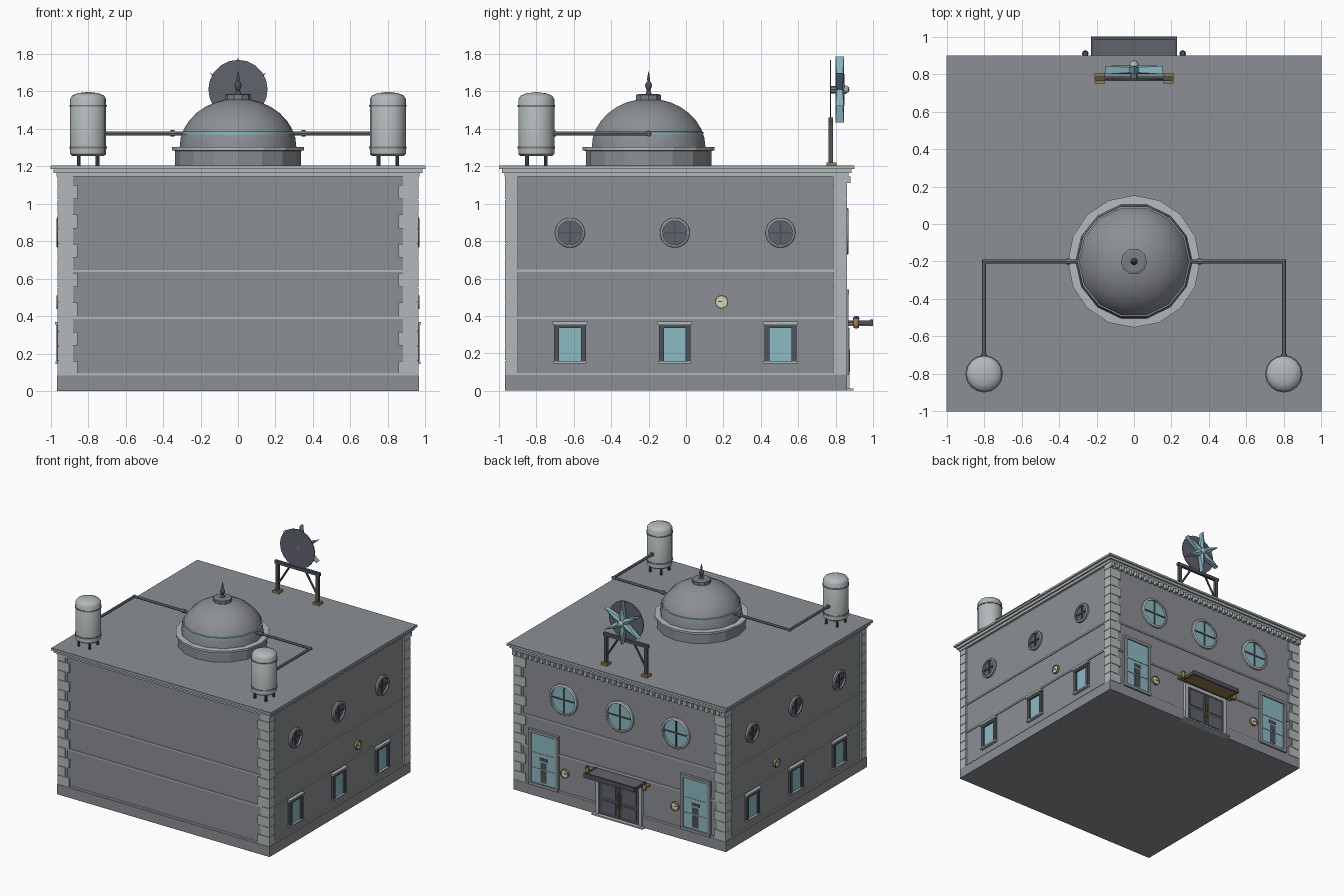
import bpy, bmesh, math
from mathutils import Matrix, Vector

if "Cube" in bpy.data.objects:
    bpy.data.objects.remove(bpy.data.objects["Cube"])

def material(name, r, g, b):
    m = bpy.data.materials.new(name)
    m.diffuse_color = (r, g, b, 1)
    m.use_nodes = True
    m.node_tree.nodes["Principled BSDF"].inputs["Base Color"].default_value = m.diffuse_color
    return m

WALL = material("wall grey", .26, .275, .295)
TRIM = material("pale stone", .45, .49, .495)
DARK = material("dark iron", .08, .085, .10)
PANE = material("smoky pane", .12, .125, .155)
GLASS = material("teal glass", .26, .49, .55)
GOLD = material("brass", .30, .21, .07)
CREAM = material("cream dial", .68, .66, .56)
METAL = material("pipe metal", .20, .21, .22)
PI = math.pi

def finish(name, bm, mat, smooth=False):
    bmesh.ops.recalc_face_normals(bm, faces=bm.faces)
    me = bpy.data.meshes.new(name)
    bm.to_mesh(me)
    bm.free()
    me.materials.append(mat)
    ob = bpy.data.objects.new(name, me)
    bpy.context.collection.objects.link(ob)
    if smooth:
        bpy.ops.object.select_all(action='DESELECT')
        ob.select_set(True)
        bpy.context.view_layer.objects.active = ob
        bpy.ops.object.shade_smooth_by_angle(angle=math.radians(40))
    return ob

def boxes(name, items, mat):
    """items: (x0, x1, y0, y1, z0, z1)"""
    bm = bmesh.new()
    for x0, x1, y0, y1, z0, z1 in items:
        mx = Matrix.Translation(((x0 + x1) / 2, (y0 + y1) / 2, (z0 + z1) / 2)) @ \
            Matrix.Diagonal((abs(x1 - x0), abs(y1 - y0), abs(z1 - z0), 1))
        bmesh.ops.create_cube(bm, size=1, matrix=mx)
    return finish(name, bm, mat)

def lathe(name, prof, at, mat, segs=16, rot=Matrix(), closed=False, smooth=True):
    """Revolve (radius, height) points about the z axis of rot, placed at 'at'."""
    bm = bmesh.new()
    mx = Matrix.Translation(at) @ rot
    rings = []
    for r, h in prof:
        if r == 0:
            rings.append([bm.verts.new(mx @ Vector((0, 0, h)))] * segs)
        else:
            rings.append([bm.verts.new(mx @ Vector((r * math.cos(2 * PI * i / segs),
                          r * math.sin(2 * PI * i / segs), h))) for i in range(segs)])
    pairs = list(zip(rings, rings[1:])) + ([(rings[-1], rings[0])] if closed else [])
    for a, b in pairs:
        for i in range(segs):
            j = (i + 1) % segs
            bm.faces.new(dict.fromkeys((a[i], a[j], b[j], b[i])))
    return finish(name, bm, mat, smooth)

def rod(name, a, b, r, mat, segs=8):
    a, b = Vector(a), Vector(b)
    q = (b - a).to_track_quat('Z', 'Y').to_matrix().to_4x4()
    L = (b - a).length
    return lathe(name, [(0, 0), (r, 0), (r, L), (0, L)], a, mat, segs, q)

# Wall mounting: u along the wall, v up, d outward
WX, YF, YB = .95, -.955, .85
ROT = {"right": Matrix.Rotation(PI / 2, 4, 'Y'), "left": Matrix.Rotation(-PI / 2, 4, 'Y'),
       "back": Matrix.Rotation(-PI / 2, 4, 'X')}

def wpos(wall, u, v, d):
    return {"right": (WX + d, u, v), "left": (-WX - d, u, v), "back": (u, YB + d, v)}[wall]

def wboxes(name, wall, items, mat):
    out = []
    for u0, u1, v0, v1, d in items:
        p, q = wpos(wall, u0, v0, -.005), wpos(wall, u1, v1, d)
        out.append((p[0], q[0], p[1], q[1], p[2], q[2]))
    return boxes(wall + "_" + name, out, mat)

def disc(name, wall, u, v, r, d, mat, segs=24):
    lathe(wall + "_" + name, [(r, 0), (r, d), (0, d)], wpos(wall, u, v, 0), mat, segs, ROT[wall])

def round_window(wall, u, v, r, pane):
    lathe(wall + "_round_frame", [(r, 0), (r, .015), (r - .006, .02), (r - .016, .02), (r - .016, 0)],
          wpos(wall, u, v, 0), TRIM if wall == "back" else WALL, 28, ROT[wall], True)
    disc("round_pane", wall, u, v, r - .014, .005, pane, 28)
    s, w = r - .015, .005
    wboxes("round_bars", wall, [(u - s, u + s, v - w, v + w, .012), (u - w, u + w, v - s, v + s, .012)], DARK)

def dial(wall, u, v):
    lathe(wall + "_dial_rim", [(.036, 0), (.036, .018), (.029, .018), (.029, 0)],
          wpos(wall, u, v, 0), GOLD, 20, ROT[wall], True)
    disc("dial_face", wall, u, v, .03, .012, CREAM, 20)
    wboxes("dial_hand", wall, [(u - .018, u + .002, v, v + .006, .015)], DARK)

# Main block, plinth, string courses, cornice and roof
boxes("main_walls", [(-WX, WX, YF, YB, .05, 1.19)], WALL)
boxes("plinth", [(-.965, .965, -.968, .861, 0, .083)], WALL)
boxes("string_courses", [(-WX - .008, WX + .008, YF - .008, YB + .008, z, z + .013)
                         for z in (.082, .384, .634)], TRIM)
boxes("cornice", [(-w, w, -w, w - .1, a, b) for w, a, b in
                  ((.97, 1.145, 1.168), (.985, 1.165, 1.187), (1, 1.185, 1.2))], TRIM)
boxes("roof_deck", [(-.997, .997, -.997, .897, 1.195, 1.203)], WALL)
boxes("dentils", [(-.95 + i * .05 - .014, -.95 + i * .05 + .014, YB - .01, .88, 1.11, 1.146)
                  for i in range(39)], TRIM)

# Corner quoins, alternately wide and narrow
quoins = []
for i in range(14):
    z0 = .085 + i * .0783
    z1 = min(z0 + .0743, 1.146)
    xin = .893 if i % 2 else .856
    for s in (-1, 1):
        quoins += [(s * xin, s * .963, -.968, -.898, z0, z1), (s * xin, s * .963, .786, .862, z0, z1)]
boxes("quoins", quoins, TRIM)
boxes("quoin_joints", [(s * .88, s * .958, y0, y1, .085, 1.146) for s in (-1, 1)
                       for y0, y1 in ((-.962, -.9), (.79, .857))], TRIM)

# Side walls: windows, portholes and dials
for wall in ("right", "left"):
    for u in (-.62, -.06, .505):
        wboxes("window_frame", wall, [(u - .085, u - .058, .15, .345, .018), (u + .058, u + .085, .15, .345, .018),
               (u - .085, u + .085, .335, .356, .02)], DARK)
        wboxes("window_glass", wall, [(u - .06, u + .06, .155, .337, .006)], GLASS)
        wboxes("window_ledges", wall, [(u - .093, u + .093, .354, .369, .026),
               (u - .09, u + .09, .145, .157, .024)], TRIM)
        round_window(wall, u, .845, .08, PANE)
    dial(wall, .19, .475)

# Back wall: large round windows, tall windows and dials
for u in (-.51, 0, .51):
    round_window("back", u, .853, .125, GLASS)
for u in (-.69, .69):
    wboxes("tall_frame", "back", [(u - .135, u - .108, .09, .54, .02), (u + .108, u + .135, .09, .54, .02),
           (u - .135, u + .135, .515, .54, .022), (u - .135, u + .135, .085, .11, .022)], WALL)
    wboxes("tall_glass", "back", [(u - .11, u + .11, .1, .52, .012)], GLASS)
    wboxes("tall_bars", "back", [(u - .11, u + .11, .348, .358, .016), (u - .11, u + .11, .225, .232, .016)], TRIM)
    wboxes("tall_panels", "back", [(u - .028, u + .028, .125, .222, .015), (u - .028, u + .028, .238, .285, .015),
           (u - .035, u + .035, .3, .325, .015)], DARK)
for u in (-.5, .5):
    dial("back", u, .25)

# Entrance with double doors, step and canopy
wboxes("door_frame", "back", [(-.21, -.18, 0, .33, .025), (.18, .21, 0, .33, .025), (-.21, .21, .305, .335, .025)], TRIM)
wboxes("doors", "back", [(-.18, -.003, .012, .31, .016), (.003, .18, .012, .31, .016)], DARK)
wboxes("door_panels", "back", [(s * .03, s * .155, a, b, .019) for s in (-1, 1)
       for a, b in ((.04, .13), (.16, .29))], PANE)
wboxes("door_handles", "back", [(-.014, -.006, .1, .22, .026), (.006, .014, .1, .22, .026)], GOLD)
boxes("door_step", [(-.23, .23, .84, .895, 0, .012)], TRIM)
boxes("canopy_slab", [(-.225, .225, .85, .99, .354, .372)], PANE)
boxes("canopy_edge", [(-.23, .23, .985, 1, .345, .382), (-.23, -.215, .85, 1, .352, .376),
                      (.215, .23, .85, 1, .352, .376)], DARK)
boxes("canopy_underside", [(-.215, .215, .87, .985, .346, .355)], GOLD)
for s in (-1, 1):
    boxes("lamp_bracket", [(s * .21, s * .272, .85, .895, .352, .366)], GOLD)
    lathe("canopy_lamp", [(0, -.03), (.014, -.026), (.016, .02), (.008, .03), (0, .032)],
          (s * .26, .91, .362), GOLD, 8)
    lathe("lamp_cap", [(.018, .022), (.012, .036), (0, .038)], (s * .26, .91, .362), DARK, 8)

# Roof dome with drum, teal band and finial
C = (0, -.2, 0)
lathe("dome_drum", [(.335, 1.2), (.335, 1.29), (0, 1.29)], C, WALL, 16, smooth=False)
lathe("dome_lip", [(.335, 1.282), (.353, 1.285), (.353, 1.302), (.3, 1.304)], C, TRIM, 16, smooth=False)
lathe("dome_shell", [(.312 * math.cos(t * PI / 16), 1.3 + .262 * math.sin(t * PI / 16)) for t in range(8)]
      + [(0, 1.562)], C, WALL, 14)
lathe("dome_band", [(.290, 1.367), (.302, 1.370), (.302, 1.384), (.285, 1.387)], C, GLASS, 14, closed=True)
lathe("dome_cap", [(.07, 1.545), (.07, 1.582), (.055, 1.586), (0, 1.586)], C, METAL, 10, smooth=False)
lathe("finial", [(.018, 1.585), (.01, 1.605), (.016, 1.62), (.02, 1.633), (.014, 1.648), (.006, 1.655),
                 (.009, 1.665), (0, 1.712)], C, DARK, 10)

# Tanks with legs, bands and pipes to the dome
for s in (-1, 1):
    T = (s * .8, -.8, 0)
    lathe("tank", [(0, 1.255), (.085, 1.255), (.096, 1.265), (.096, 1.56), (.085, 1.577), (.055, 1.59),
                   (0, 1.597)], T, TRIM, 16)
    for z in (1.3, 1.523):
        lathe("tank_band", [(.09, z - .005), (.1, z - .005), (.1, z + .005), (.09, z + .005)], T, METAL, 16, closed=True)
    for dx in (-.05, .05):
        for dy in (-.05, .05):
            rod("tank_leg", (T[0] + dx, T[1] + dy, 1.2), (T[0] + dx, T[1] + dy, 1.265), .01, DARK)
    rod("pipe_from_tank", (s * .8, -.72, 1.375), (s * .8, -.19, 1.375), .011, METAL)
    rod("pipe_to_dome", (s * .81, -.2, 1.375), (s * .29, -.2, 1.375), .011, METAL)
    rod("pipe_flange", (s * .36, -.2, 1.375), (s * .34, -.2, 1.375), .017, METAL)
    rod("tank_flange", (s * .8, -.71, 1.375), (s * .8, -.695, 1.375), .016, METAL)

# Roof dish: braced stand, dark disc and six-pointed star
for s in (-1, 1):
    boxes("stand_post", [(s * .17, s * .195, .763, .787, 1.2, 1.46)], DARK)
    boxes("stand_foot", [(s * .155, s * .21, .75, .805, 1.2, 1.221)], GOLD)
    rod("stand_brace", (s * .18, .775, 1.27), (s * .07, .775, 1.445), .008, DARK, 6)
boxes("stand_top_bar", [(-.205, .205, .763, .787, 1.437, 1.462)], DARK)
D = (0, .77, 1.61)
lathe("dish_disc", [(0, 0), (.158, 0), (.158, .006), (0, .006)], D, PANE, 20, ROT["back"])
rod("dish_axle", D, (0, .85, 1.61), .02, METAL)
bm = bmesh.new()
rim = []
for i in range(12):
    a, r = PI / 2 + i * PI / 6, .05 if i % 2 else .176
    t = .014 if i % 2 else .022
    rim.append([bm.verts.new((r * math.cos(a), .822 + e, 1.61 + r * math.sin(a))) for e in (-t, t)])
mid = [bm.verts.new((0, y, 1.61)) for y in (.80, .848)]
for i in range(12):
    a, b = rim[i], rim[(i + 1) % 12]
    bm.faces.new((a[0], b[0], b[1], a[1]))
    bm.faces.new((a[0], b[0], mid[0]))
    bm.faces.new((a[1], b[1], mid[1]))
finish("dish_star", bm, GLASS)
lathe("dish_hub", [(.024, .07), (.024, .085), (.014, .1), (0, .104)], D, TRIM, 10, ROT["back"])
